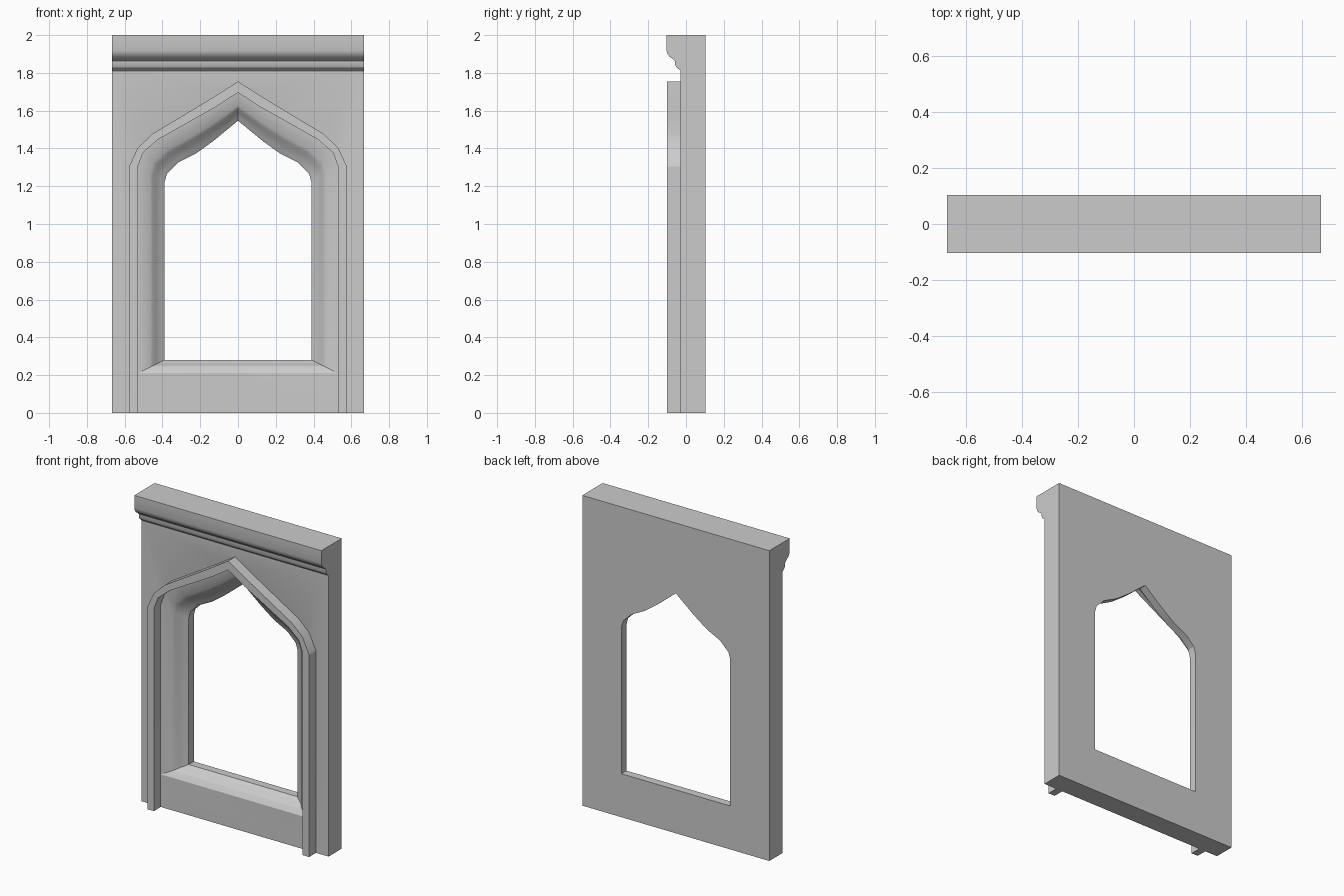
import bpy, bmesh, math

if "Cube" in bpy.data.objects:
    bpy.data.objects.remove(bpy.data.objects["Cube"])


def make_object(name, bm):
    bmesh.ops.recalc_face_normals(bm, faces=bm.faces[:])
    mesh = bpy.data.meshes.new(name)
    bm.to_mesh(mesh)
    bm.free()
    obj = bpy.data.objects.new(name, mesh)
    bpy.context.collection.objects.link(obj)
    return obj


def mirrored(half):
    """Right half (bottom to apex) -> full outline, right foot to left foot."""
    return half + [(-x, z) for x, z in half[-2::-1]]


def loft(name, rings, close_rings=False):
    """Skin rings of 3D points around; optionally join last ring to first."""
    bm = bmesh.new()
    rows = [[bm.verts.new(p) for p in ring] for ring in rings]
    n = len(rows[0])
    pairs = list(zip(rows, rows[1:] + rows[:1])) if close_rings else list(zip(rows, rows[1:]))
    steps = n - 1 if close_rings else n
    for a, b in pairs:
        for i in range(steps):
            j = (i + 1) % n
            bm.faces.new((a[i], a[j], b[j], b[i]))
    if close_rings:      # cap both feet of an open sweep
        bm.faces.new([r[0] for r in rows])
        bm.faces.new([r[-1] for r in rows])
    else:                # cap front and back of a solid plug
        bm.faces.new(rows[0])
        bm.faces.new(rows[-1])
    return make_object(name, bm)


# Wall slab with moulded cornice: side profile (y, z) extruded across x
W = 0.667
side = [(0.104, 0), (0.104, 2), (-0.104, 2), (-0.104, 1.92), (-0.099, 1.902),
        (-0.088, 1.886), (-0.073, 1.876), (-0.058, 1.863), (-0.057, 1.843),
        (-0.05, 1.828), (-0.038, 1.819), (-0.03, 1.811), (-0.03, 0)]
wall = loft("wall_with_cornice", [[(x, y, z) for y, z in side] for x in (-W, W)])

# Arch outlines, right halves from foot to apex
hood_half = [(0.577, 0), (0.577, 1.304), (0.53, 1.404), (0.452, 1.478),
             (0.295, 1.572), (0.138, 1.667), (0, 1.754)]
front_half = [(0.53, 0.21), (0.53, 1.304), (0.503, 1.378), (0.424, 1.447),
              (0.27, 1.534), (0.117, 1.62), (0, 1.696)]
inner_half = [(0.388, 0.28), (0.388, 1.224), (0.376, 1.267), (0.318, 1.325),
              (0.22, 1.375), (0.13, 1.44), (0, 1.547)]


def reveal_ring(t, y):
    half = [(a[0] + (b[0] - a[0]) * t, a[1] + (b[1] - a[1]) * t)
            for a, b in zip(front_half, inner_half)]
    return [(x, y, z) for x, z in mirrored(half)]


# Window opening: stepped, splayed plug cut out of the wall
reveal = [(-0.05, -0.044), (0.45, -0.01), (0.56, 0.0), (0.68, 0.022),
          (0.88, 0.04), (1, 0.052), (1, 0.15)]
cutter = loft("opening_cutter", [reveal_ring(t, y) for t, y in [(0, -0.2), (0, -0.03)] + reveal[1:]])
cutter.hide_render = True
cut = wall.modifiers.new("opening", "BOOLEAN")
cut.operation = "DIFFERENCE"
cut.solver = "EXACT"
cut.object = cutter
bpy.context.view_layer.objects.active = wall
wall.select_set(True)
bpy.ops.object.modifier_apply(modifier=cut.name)
bpy.data.objects.remove(cutter)

# Raised pointed-arch frame standing proud of the wall
front_to_floor = [(0.53, 0)] + front_half[1:]
section = [(hood_half, -0.025), (hood_half, -0.1),
           (front_to_floor, -0.1), (front_to_floor, -0.025)]
frame = loft("arch_frame", [[(x, y, z) for x, z in mirrored(half)] for half, y in section],
             close_rings=True)

# Smooth the moulding curves, keep hard edges
for obj in (wall, frame):
    bpy.ops.object.select_all(action="DESELECT")
    obj.select_set(True)
    bpy.context.view_layer.objects.active = obj
    bpy.ops.object.shade_smooth_by_angle(angle=math.radians(25))
